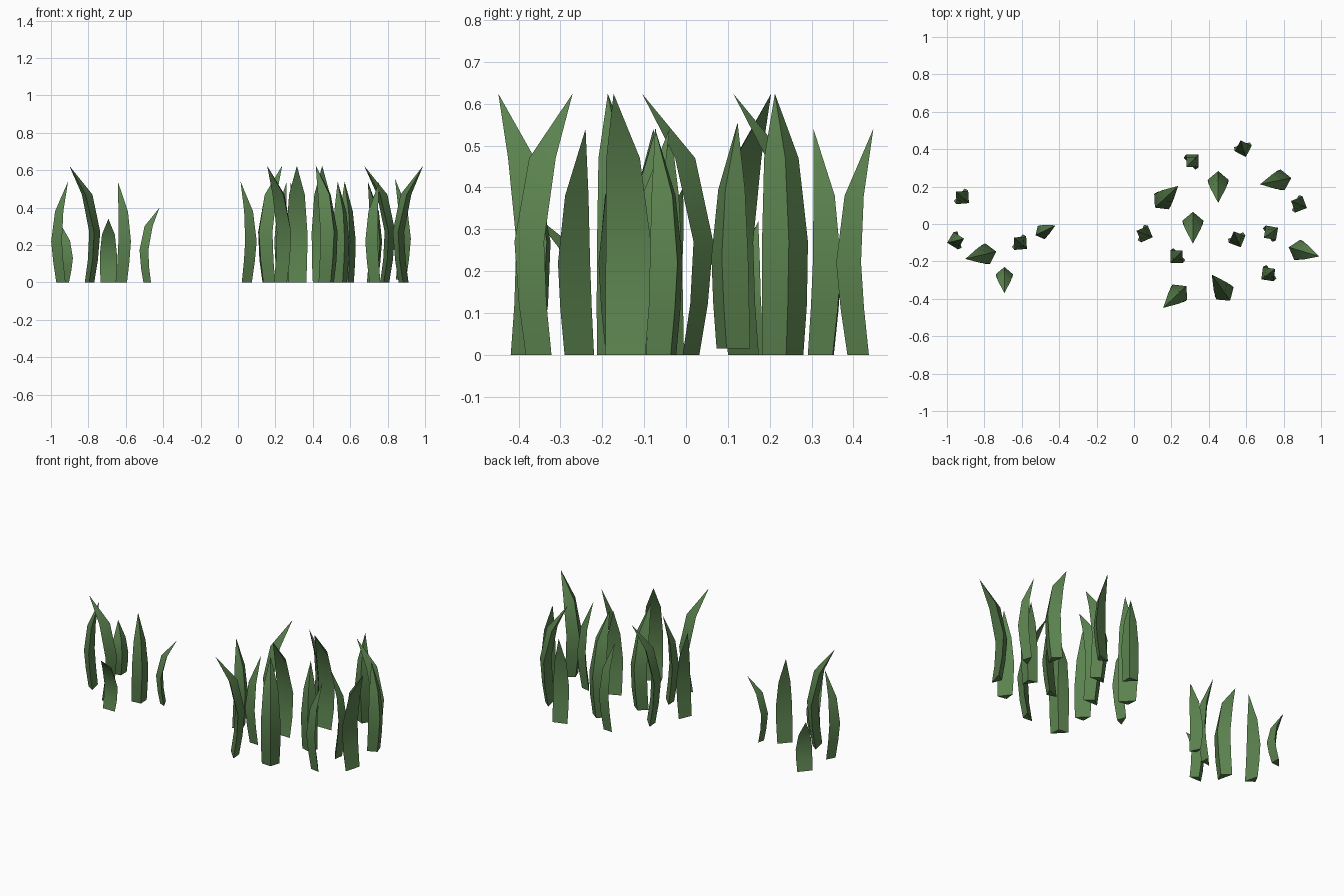
import bpy, bmesh, math

if "Cube" in bpy.data.objects:
    bpy.data.objects.remove(bpy.data.objects["Cube"])

green = bpy.data.materials.new("leaf_green")
green.diffuse_color = (0.105, 0.225, 0.078, 1)
green.use_nodes = True
green.node_tree.nodes["Principled BSDF"].inputs["Base Color"].default_value = green.diffuse_color

# Blade rings: height, back ridge, flat front, half width
TALL = [(0, -.022, .018, .050), (.12, -.042, 0, .055),
        (.27, -.055, -.008, .056), (.47, -.012, .036, .042)]
TALL_TIP = (.115, .624)
UPRIGHT = [(0, -.015, .025, .044), (.11, -.032, .012, .047),
           (.22, -.043, .004, .048), (.38, -.022, .015, .035)]
UPRIGHT_TIP = (.05, .54)


def blade(name, shape, tip, x, y, dx, dy, s=1.0, sz=1.0, z0=0.0):
    """Triangular tapering leaf, ridged behind, its tip leaning towards (dx, dy)."""
    a = math.atan2(dy, dx)
    c, n = math.cos(a), math.sin(a)
    bm = bmesh.new()

    def vert(u, v, z):
        u, v = u * s, v * s
        return bm.verts.new((x + u * c - v * n, y + u * n + v * c, z0 + z * sz))

    rings = [[vert(f, w, z), vert(b, 0, z), vert(f, -w, z)] for z, b, f, w in shape]
    top = vert(tip[0], 0, tip[1])
    bm.faces.new(rings[0][::-1])
    for lo, hi in zip(rings, rings[1:]):
        for i in range(3):
            j = (i + 1) % 3
            bm.faces.new((lo[i], lo[j], hi[j], hi[i]))
    for i in range(3):
        bm.faces.new((rings[-1][i], rings[-1][(i + 1) % 3], top))
    bmesh.ops.recalc_face_normals(bm, faces=bm.faces)
    me = bpy.data.meshes.new(name)
    bm.to_mesh(me)
    bm.free()
    me.materials.append(green)
    ob = bpy.data.objects.new(name, me)
    bpy.context.collection.objects.link(ob)
    bpy.ops.object.select_all(action='DESELECT')
    ob.select_set(True)
    bpy.context.view_layer.objects.active = ob
    bpy.ops.object.shade_smooth_by_angle(angle=math.radians(35))


# Tall curved blades: x, y, lean direction
for i, p in enumerate([(-.79, -.16, -1, -.24), (.45, .228, 0, -1), (.787, .235, -1, -.2),
                       (.152, .125, .75, .7), (.315, .01, 0, -1), (.88, -.14, 1, -.3),
                       (.482, -.365, -.6, .85), (.24, -.37, -.75, -.7)]):
    blade(f"tall_blade_{i + 1}", TALL, TALL_TIP, *p)

# Upright medium blades
for i, p in enumerate([(-.957, -.09, 1, .25), (-.605, -.105, -.75, .65), (.315, .34, -.7, -.7),
                       (.585, .4, -.3, .95), (.06, -.055, -1, .4), (.225, -.178, .7, .7),
                       (.553, -.085, -.4, .9), (.735, -.045, -1, -.7), (.715, -.27, .8, .6)]):
    blade(f"upright_blade_{i + 1}", UPRIGHT, UPRIGHT_TIP, *p)
blade("raised_blade", UPRIGHT, UPRIGHT_TIP, .885, .103, -.9, .4, z0=.015)

# Short blades of the small clump
blade("short_blade_curved", TALL, TALL_TIP, -.492, -.043, .9, .45, .7, .64)
blade("short_blade_front", TALL, TALL_TIP, -.693, -.275, 0, -1, .82, .545)
blade("short_blade_back", UPRIGHT, UPRIGHT_TIP, -.915, .14, -.75, .65, 1, .59)
